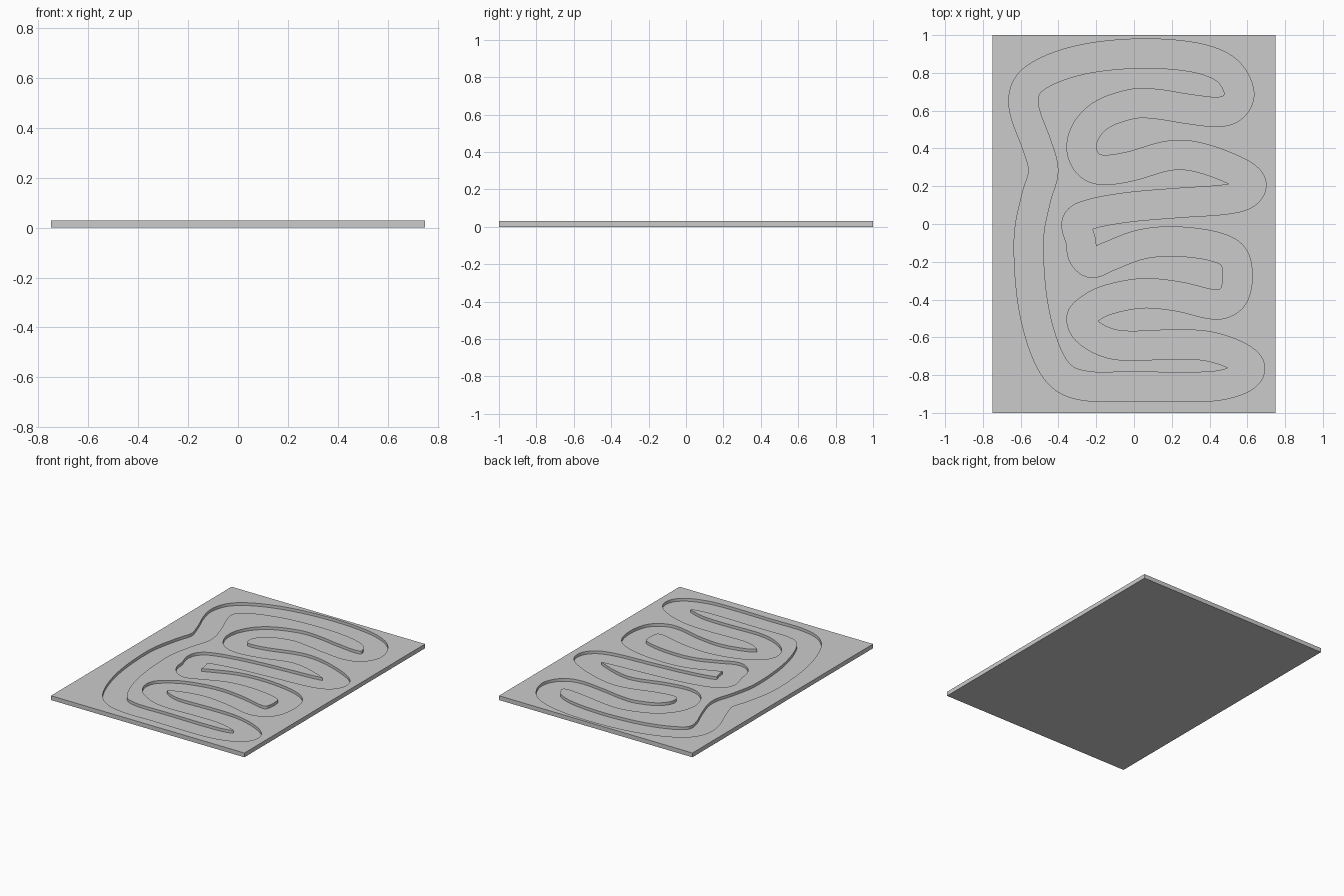
import bpy
import bmesh
from mathutils import Vector
from mathutils.kdtree import KDTree

cube = bpy.data.objects.get("Cube")
if cube:
    bpy.data.objects.remove(cube, do_unlink=True)

HALF_X, HALF_Y = 0.75, 1.0
TOP = 0.03
FLOOR = 0.01
RADIUS = 0.077
STEPS = 8

# Centreline of the winding channel, clockwise from the left waist
PATH = [
    (-.48, .28), (-.515, .42), (-.57, .565), (-.585, .67), (-.54, .76),
    (-.4, .835), (-.195, .885), (.075, .903), (.33, .88), (.49, .815),
    (.557, .7), (.525, .62), (.44, .593), (.28, .61), (.13, .634),
    (0, .637), (-.16, .585), (-.25, .5), (-.278, .4), (-.24, .315),
    (-.16, .286), (-.02, .305), (.16, .357), (.28, .364), (.42, .33),
    (.57, .265), (.622, .21), (.585, .155), (.47, .128), (.24, .112),
    (-.02, .09), (-.22, .055), (-.303, .01), (-.282, -.09), (-.27, -.165),
    (-.22, -.206), (-.13, -.17), (.03, -.11), (.2, -.092), (.4, -.113),
    (.52, -.165), (.549, -.27), (.53, -.375), (.475, -.42), (.4, -.423),
    (.23, -.383), (.04, -.367), (-.15, -.405), (-.255, -.465),
    (-.278, -.51), (-.245, -.57), (-.15, -.625), (-.03, -.645),
    (.2, -.638), (.38, -.645), (.53, -.69), (.612, -.75), (.585, -.81),
    (.46, -.853), (.29, -.863), (0, -.86), (-.25, -.858), (-.39, -.8),
    (-.48, -.64), (-.54, -.39), (-.557, -.08), (-.52, .13),
]


def smooth_loop(points):
    """Closed Catmull-Rom curve: returns positions and unit side vectors."""
    pts = [Vector(p) for p in points]
    spots, sides = [], []
    for i, b in enumerate(pts):
        a, c, d = pts[i - 1], pts[(i + 1) % len(pts)], pts[(i + 2) % len(pts)]
        m, n = (c - a) / 2, (d - b) / 2
        for k in range(STEPS):
            t = k / STEPS
            spots.append(b + m * t + (3 * (c - b) - 2 * m - n) * t**2
                         + (2 * (b - c) + m + n) * t**3)
            slope = (m + 2 * (3 * (c - b) - 2 * m - n) * t
                     + 3 * (2 * (b - c) + m + n) * t**2)
            sides.append(Vector((-slope.y, slope.x)).normalized())
    return spots, sides


def channel_edge(spots, sides, offset):
    """Offset the centreline, trimming where tight bends fold over."""
    tree = KDTree(len(spots))
    for i, p in enumerate(spots):
        tree.insert(p.to_3d(), i)
    tree.balance()
    moved = [p + s * offset for p, s in zip(spots, sides)]
    return [p for p in moved
            if tree.find(p.to_3d())[2] > abs(offset) * 0.985]


def ring(bm, points, z):
    verts = [bm.verts.new((p[0], p[1], z)) for p in points]
    edges = [bm.edges.new((verts[i - 1], v)) for i, v in enumerate(verts)]
    return verts, edges


def wall(bm, upper, lower):
    for i in range(len(upper)):
        bm.faces.new((upper[i - 1], upper[i], lower[i], lower[i - 1]))


bm = bmesh.new()
spots, sides = smooth_loop(PATH)
banks = [channel_edge(spots, sides, o) for o in (RADIUS, -RADIUS)]
border = [(-HALF_X, -HALF_Y), (HALF_X, -HALF_Y),
          (HALF_X, HALF_Y), (-HALF_X, HALF_Y)]

# Outer sides and underside of the board
rim, top_edges = ring(bm, border, TOP)
foot, _ = ring(bm, border, 0)
wall(bm, rim, foot)
bm.faces.new(foot)

# Channel walls
floor_edges = []
for bank in banks:
    upper, upper_edges = ring(bm, bank, TOP)
    lower, lower_edges = ring(bm, bank, FLOOR)
    wall(bm, upper, lower)
    top_edges += upper_edges
    floor_edges += lower_edges

# Top surface with its island, and the channel floor
up = Vector((0, 0, 1))
for edges in (top_edges, floor_edges):
    bmesh.ops.triangle_fill(bm, edges=edges, use_beauty=True, normal=up)
bmesh.ops.recalc_face_normals(bm, faces=bm.faces)

mesh = bpy.data.meshes.new("channel_board")
bm.to_mesh(mesh)
bm.free()
board = bpy.data.objects.new("channel_board", mesh)
bpy.context.collection.objects.link(board)

# Plain grey finish
grey = bpy.data.materials.new("plain_grey")
grey.use_nodes = True
colour = (0.6, 0.6, 0.6, 1)
grey.diffuse_color = colour
grey.node_tree.nodes["Principled BSDF"].inputs["Base Color"].default_value = colour
mesh.materials.append(grey)

bpy.context.view_layer.objects.active = board
board.select_set(True)
bpy.ops.object.shade_smooth_by_angle()
